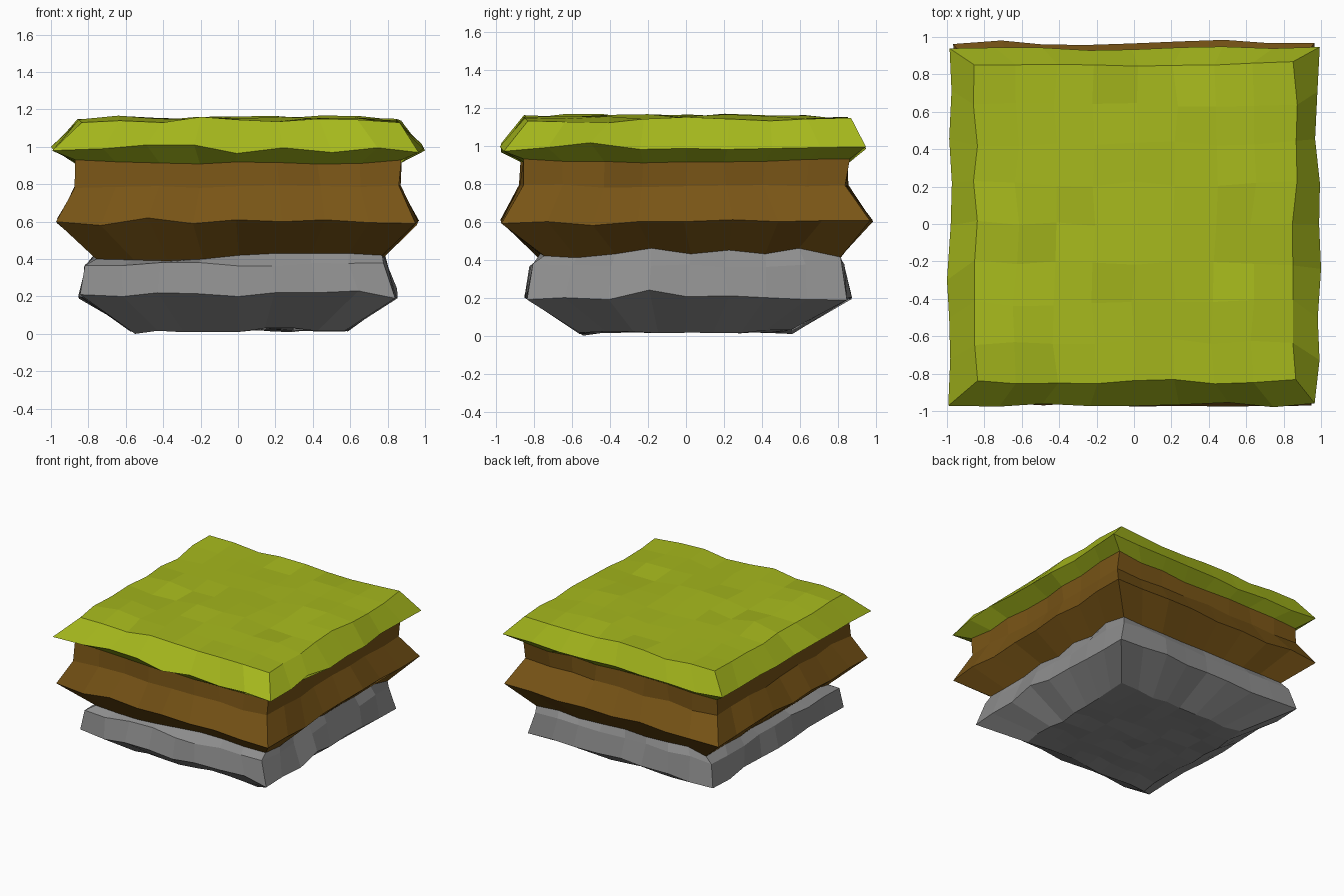
import bpy, bmesh, random

if "Cube" in bpy.data.objects:
    bpy.data.objects.remove(bpy.data.objects["Cube"])

N = 8  # segments along each side
rnd = random.Random(7)


def ring(z, x0, x1, y0, y1, front=None, right=None, jit=0.015, zj=0.012):
    """Rough square loop, counter-clockwise from front-left; optional edge heights in cm."""
    corners = [(x0, y0), (x1, y0), (x1, y1), (x0, y1)]
    profiles = [front, right, None, None]
    pts = []
    for s in range(4):
        (ax, ay), (bx, by) = corners[s], corners[(s + 1) % 4]
        for i in range(N):
            t = i / N
            x, y = ax + (bx - ax) * t, ay + (by - ay) * t
            x += rnd.uniform(-jit, jit)
            y += rnd.uniform(-jit, jit)
            h = profiles[s][i] / 100 if profiles[s] else z + rnd.uniform(-zj, zj)
            pts.append((max(-1, min(1, x)), y, max(0, h)))
    return pts


def cap_grid(loop, z, zj):
    """Grid of points filling a loop, with uneven interior heights."""
    g = {}
    for i in range(N):
        g[i, 0] = loop[i]
        g[N, i] = loop[N + i]
        g[N - i, N] = loop[2 * N + i]
        g[0, N - i] = loop[3 * N + i]
    for i in range(1, N):
        for j in range(1, N):
            u, v = i / N, j / N
            x = g[0, j][0] * (1 - u) + g[N, j][0] * u + rnd.uniform(-.015, .015)
            y = g[i, 0][1] * (1 - v) + g[i, N][1] * v + rnd.uniform(-.015, .015)
            g[i, j] = (x, y, max(0, z + rnd.uniform(-zj, zj)))
    return g


def layer(name, color, rings, top=None, bottom=None):
    bm = bmesh.new()
    loops = [[bm.verts.new(p) for p in r] for r in rings]
    for a, b in zip(loops, loops[1:]):
        for i in range(4 * N):
            k = (i + 1) % (4 * N)
            bm.faces.new((a[i], a[k], b[k], b[i]))
    for g in (top, bottom):
        if g:
            v = {k: bm.verts.new(p) for k, p in g.items()}
            for i in range(N):
                for j in range(N):
                    bm.faces.new((v[i, j], v[i + 1, j], v[i + 1, j + 1], v[i, j + 1]))
    bmesh.ops.remove_doubles(bm, verts=bm.verts, dist=1e-5)
    bmesh.ops.recalc_face_normals(bm, faces=bm.faces)
    if not (top or bottom):  # open band: make sure the front faces outward
        f = min(bm.faces, key=lambda q: q.calc_center_median().y)
        if f.normal.y > 0:
            bmesh.ops.reverse_faces(bm, faces=bm.faces)
    me = bpy.data.meshes.new(name)
    bm.to_mesh(me)
    bm.free()
    if color:
        m = bpy.data.materials.new(name)
        m.diffuse_color = color
        m.use_nodes = True
        m.node_tree.nodes["Principled BSDF"].inputs["Base Color"].default_value = m.diffuse_color
        me.materials.append(m)
    ob = bpy.data.objects.new(name, me)
    bpy.context.collection.objects.link(ob)


# Loops from the base upward
base = ring(.02, -.56, .58, -.55, .56)
base[0] = (-.55, -.54, 0)
stone_wide = ring(.2, -.84, .84, -.84, .86,
                  [21, 20, 22, 21.5, 20, 22, 22, 23], [19, 20, 19, 24, 20.5, 21, 20, 19])
stone_shoulder = ring(.37, -.81, .79, -.81, .82)
seam_low = ring(.42, -.76, .77, -.76, .80,
                [40, 39.5, 39, 40, 42, 43, 43, 43], [42, 41, 43, 46, 43, 45, 43, 46])
dirt_wide = ring(.605, -.96, .955, -.965, .97,
                 [60, 58, 62, 59, 61, 60, 61, 59.5], [59, 60, 58, 60, 60, 61, 60, 60.5])
dirt_waist = ring(.785, -.86, .86, -.865, .85)
seam_high = ring(.92, -.86, .86, -.86, .85)
grass_wide = ring(.99, -.98, .98, -.965, .94,
                  [98, 99, 101, 101, 96.5, 99.5, 97, 99.5], [97, 99, 101.5, 98, 98.5, 98, 98.5, 99])
grass_wide[3 * N + 5] = (-1, -.3, 1.0)
grass_wide[N + 3] = (1, -.24, .98)
grass_rim = ring(1.14, -.845, .86, -.845, .855,
                 [113, 114, 113, 116, 114.5, 113.5, 115, 114.5], [113, 112.5, 112, 114, 115, 114, 113, 114])

# Stone base, soil middle, grass top
layer("stone_layer", (.27, .27, .27, 1), [base, stone_wide, stone_shoulder, seam_low],
      bottom=cap_grid(base, .025, .012))
layer("soil_layer", (.19, .09, .008, 1), [seam_low, dirt_wide, dirt_waist, seam_high])
layer("grass_layer", (.38, .48, .012, 1), [seam_high, grass_wide, grass_rim],
      top=cap_grid(grass_rim, 1.15, .018))
